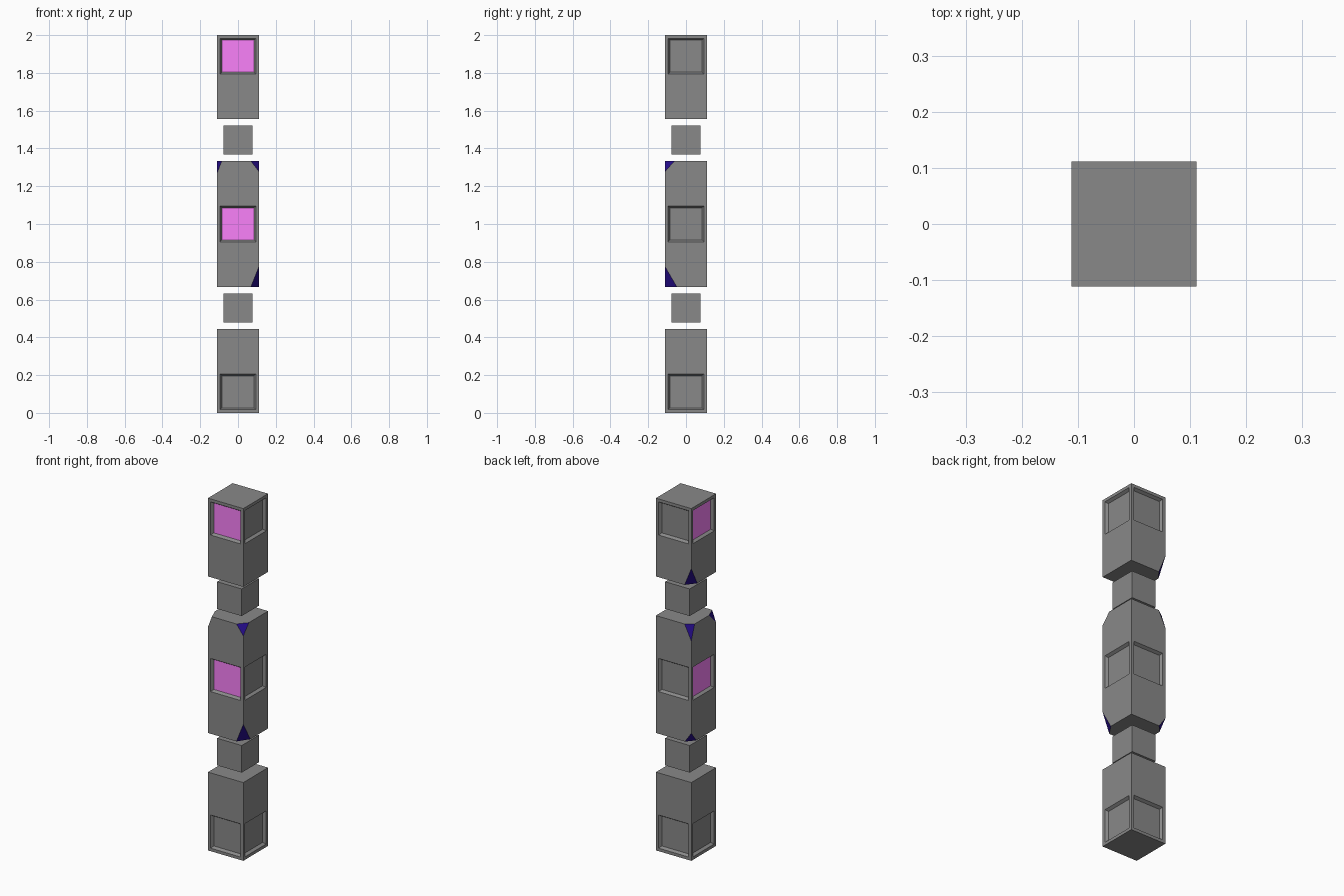
import bpy, bmesh
from mathutils import Vector

if "Cube" in bpy.data.objects:
    bpy.data.objects.remove(bpy.data.objects["Cube"])

S = 2 / 9          # one cube cell; the column is nine cells tall
H = S / 2


def colour(name, rgb):
    m = bpy.data.materials.new(name)
    m.diffuse_color = (*rgb, 1)
    m.use_nodes = True
    m.node_tree.nodes["Principled BSDF"].inputs["Base Color"].default_value = m.diffuse_color
    return m


grey = colour("dark_grey", (0.25, 0.25, 0.25))
pink = colour("pink_panel", (0.95, 0.22, 0.95))
navy = colour("navy_cut", (0.02, 0.004, 0.27))


def finish(bm, name, z, mat=None):
    bmesh.ops.recalc_face_normals(bm, faces=bm.faces)
    me = bpy.data.meshes.new(name)
    bm.to_mesh(me)
    bm.free()
    me.materials.append(grey)
    if mat:
        me.materials.append(mat)
    ob = bpy.data.objects.new(name, me)
    ob.location.z = z
    bpy.context.collection.objects.link(ob)


def cube(size):
    bm = bmesh.new()
    bmesh.ops.create_cube(bm, size=size)
    return bm


def window_cube(name, cell, lit):
    """Cube with a bevelled recess on each side; front and left may be lit."""
    bm = cube(S)
    bm.normal_update()
    sides = [f for f in bm.faces if abs(f.normal.z) < 0.5]
    for f in sides:
        front_or_left = f.normal.x < -0.5 or f.normal.y < -0.5
        bmesh.ops.inset_individual(bm, faces=[f], thickness=0.017, use_even_offset=True)
        bmesh.ops.inset_individual(bm, faces=[f], thickness=0.0095, depth=-0.015,
                                   use_even_offset=True)
        f.material_index = 1 if lit and front_or_left else 0
    finish(bm, name, (cell + 0.5) * S, pink if lit else None)


def plain_cube(name, cell, cuts=()):
    """Cube with optional corners sliced off: (corner signs, distances along x, y, z)."""
    bm = cube(S)
    for sign, dist in cuts:
        corner = Vector(sign) * H
        normal = Vector([s / d for s, d in zip(sign, dist)]).normalized()
        point = corner - Vector((sign[0] * dist[0], 0, 0))
        res = bmesh.ops.bisect_plane(bm, geom=bm.verts[:] + bm.edges[:] + bm.faces[:],
                                     plane_co=point, plane_no=normal, clear_outer=True)
        rim = [e for e in res["geom_cut"] if isinstance(e, bmesh.types.BMEdge)]
        for f in bmesh.ops.contextual_create(bm, geom=rim)["faces"]:
            f.material_index = 1
    finish(bm, name, (cell + 0.5) * S, navy if cuts else None)


# windowed cubes
window_cube("base_window_block", 0, False)
window_cube("middle_window_block", 4, True)
window_cube("top_window_block", 8, True)

# plain cubes, some with navy sliced corners
plain_cube("base_upper_block", 1)
plain_cube("middle_lower_block", 3, [
    ((1, -1, -1), (0.043, 0.063, 0.108)),
    ((-1, 1, -1), (0.040, 0.045, 0.057)),
])
plain_cube("middle_upper_block", 5, [
    ((1, -1, 1), (0.043, 0.050, 0.056)),
    ((-1, -1, 1), (0.025, 0.062, 0.065)),
    ((-1, 1, 1), (0.042, 0.030, 0.085)),
])
plain_cube("top_lower_block", 7, [
    ((-1, 1, -1), (0.042, 0.053, 0.103)),
])

# small floating cubes between the blocks
for name, cell in (("lower_connector", 2), ("upper_connector", 6)):
    finish(cube(0.154), name, (cell + 0.5) * S)
